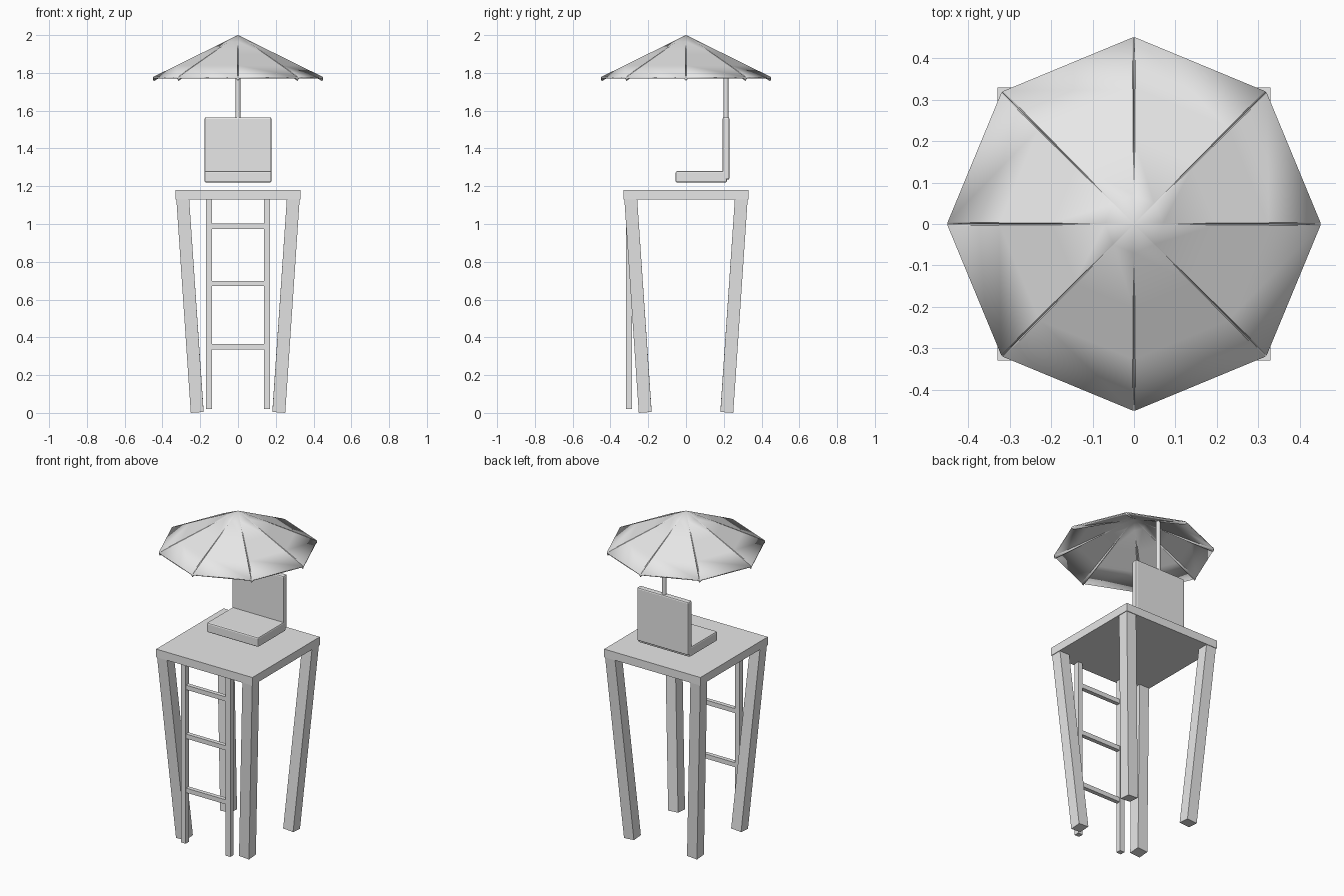
import bpy, bmesh, math
from mathutils import Vector

if "Cube" in bpy.data.objects:
    bpy.data.objects.remove(bpy.data.objects["Cube"])

grey = bpy.data.materials.new("light grey")
grey.diffuse_color = (0.8, 0.8, 0.8, 1)
grey.use_nodes = True
grey.node_tree.nodes["Principled BSDF"].inputs["Base Color"].default_value = grey.diffuse_color


def finish(name, bm):
    bmesh.ops.recalc_face_normals(bm, faces=bm.faces[:])
    me = bpy.data.meshes.new(name)
    bm.to_mesh(me)
    bm.free()
    me.materials.append(grey)
    ob = bpy.data.objects.new(name, me)
    bpy.context.collection.objects.link(ob)
    return ob


def box(name, x, y, z, bevel=0):
    """Box from (min, max) ranges, optionally with rounded edges."""
    bm = bmesh.new()
    bmesh.ops.create_cube(bm, size=1)
    for v in bm.verts:
        v.co = [(a + b) / 2 + c * (b - a) for (a, b), c in zip((x, y, z), v.co)]
    ob = finish(name, bm)
    if bevel:
        mod = ob.modifiers.new("bevel", 'BEVEL')
        mod.width, mod.segments = bevel, 2
    return ob


def smooth(ob, angle):
    bpy.ops.object.select_all(action='DESELECT')
    ob.select_set(True)
    bpy.context.view_layer.objects.active = ob
    bpy.ops.object.shade_smooth_by_angle(angle=math.radians(angle))


# Platform
box("platform", (-0.33, 0.33), (-0.33, 0.33), (1.13, 1.18))

# Four legs splaying outward towards the platform
for sx in (-1, 1):
    for sy in (-1, 1):
        leg = box("leg", (-0.034, 0.034), (-0.034, 0.034), (0, 1.14))
        for v in leg.data.vertices:
            top = v.co.z > 0.5
            c = 0.293 if top else 0.216
            # foot is cut square to the slanted leg
            if not top:
                v.co.z = 0.005 - 0.0025 * (sx * v.co.x + sy * v.co.y) / 0.034
            v.co.x += sx * c
            v.co.y += sy * c

# Ladder
for s in (-1, 1):
    box("ladder_rail", (s * 0.153 - 0.016, s * 0.153 + 0.016), (-0.317, -0.285), (0.02, 1.135))
for z in (0.35, 0.685, 0.988):
    box("ladder_rung", (-0.14, 0.14), (-0.314, -0.288), (z - 0.014, z + 0.014))

# Chair
box("seat", (-0.177, 0.177), (-0.055, 0.217), (1.22, 1.28), 0.008)
box("backrest", (-0.177, 0.177), (0.194, 0.23), (1.235, 1.565), 0.008)

# Parasol pole
bm = bmesh.new()
bmesh.ops.create_cone(bm, cap_ends=True, segments=16, radius1=0.013, radius2=0.013, depth=0.4)
bmesh.ops.translate(bm, verts=bm.verts[:], vec=(0, 0.212, 1.68))
smooth(finish("pole", bm), 40)

# Parasol canopy: eight panels with a thin crease, widening to the rim, at each rib
bm = bmesh.new()
apex = bm.verts.new((0, 0, 2.0))
rings = []
for r in (0.07, 0.2, 0.325, 0.45):
    z = 2.0 - 0.222 * r / 0.45
    t = (r - 0.07) / 0.38
    ring = []
    for k in range(8):
        a = k * math.pi / 4
        d = Vector((math.cos(a), math.sin(a), 0))
        n = Vector((-d.y, d.x, 0))
        w = 0.001 + 0.003 * t
        for off, drop in ((-w, 0), (0, 0.012 * t), (w, 0)):
            ring.append(bm.verts.new(d * r + n * off + Vector((0, 0, z - drop))))
    rings.append(ring)
for i in range(24):
    j = (i + 1) % 24
    bm.faces.new((apex, rings[0][i], rings[0][j]))
    for a, b in zip(rings, rings[1:]):
        bm.faces.new((a[i], b[i], b[j], a[j]))
canopy = finish("canopy", bm)
mod = canopy.modifiers.new("thickness", 'SOLIDIFY')
mod.thickness, mod.offset = 0.01, -1
smooth(canopy, 60)
